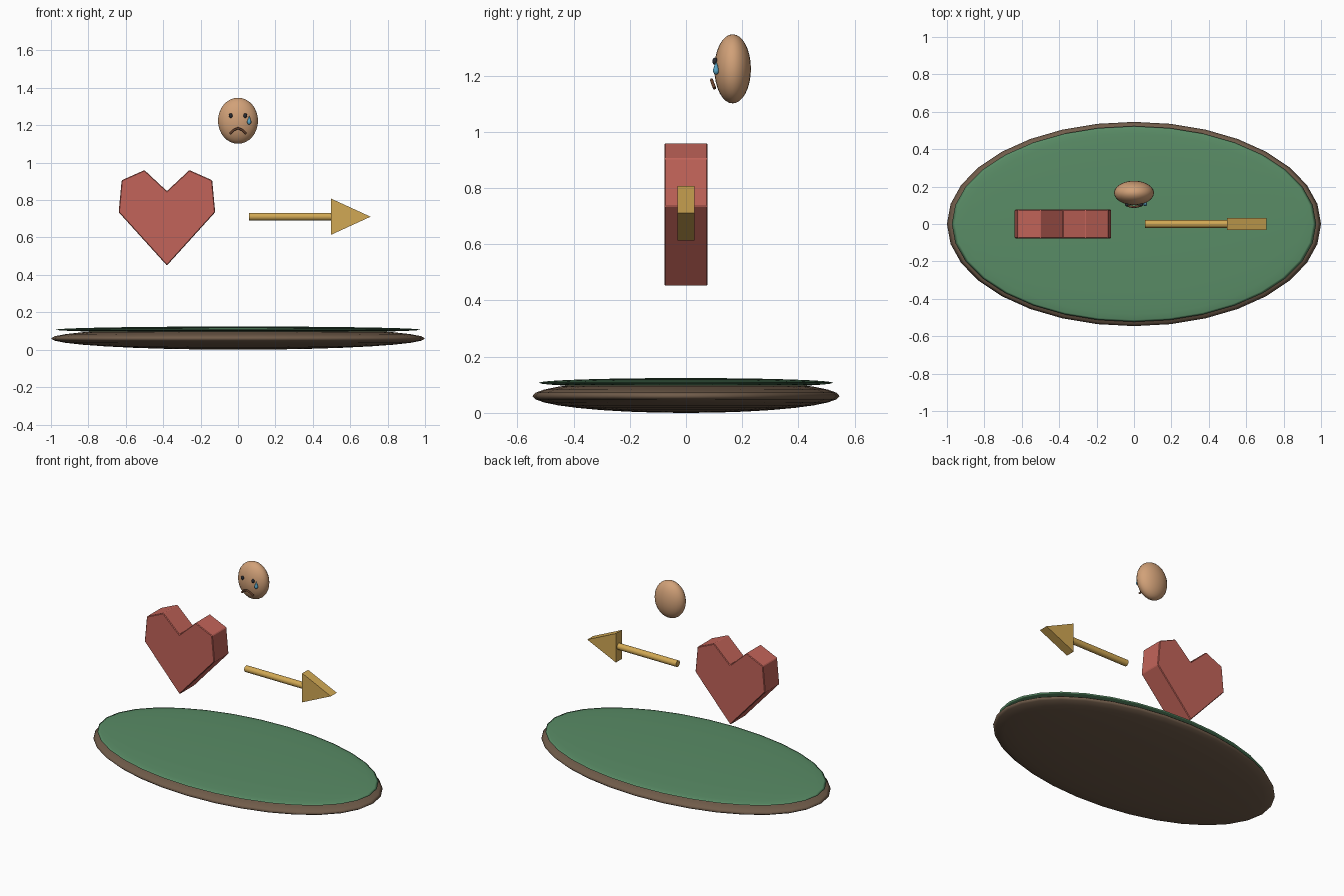
import bpy, bmesh, math

if "Cube" in bpy.data.objects:
    bpy.data.objects.remove(bpy.data.objects["Cube"])


def material(name, rgb):
    m = bpy.data.materials.new(name)
    lin = [c / 12.92 if c <= 0.04045 else ((c + 0.055) / 1.055) ** 2.4 for c in rgb]
    m.diffuse_color = (*lin, 1)
    m.use_nodes = True
    m.node_tree.nodes["Principled BSDF"].inputs["Base Color"].default_value = m.diffuse_color
    return m


brown = material("earth", (0.44, 0.36, 0.29))
green = material("grass", (0.35, 0.55, 0.40))
red = material("red", (0.76, 0.39, 0.35))
gold = material("gold", (0.82, 0.66, 0.33))
skin = material("skin", (0.82, 0.63, 0.47))
dark = material("dark", (0.16, 0.17, 0.20))
lip = material("lip", (0.42, 0.27, 0.19))
blue = material("blue", (0.35, 0.65, 0.78))


def add(name, bm, mat, smooth=True, loc=(0, 0, 0)):
    bmesh.ops.recalc_face_normals(bm, faces=bm.faces)
    for f in bm.faces:
        f.smooth = smooth
    me = bpy.data.meshes.new(name)
    bm.to_mesh(me)
    bm.free()
    me.materials.append(mat)
    ob = bpy.data.objects.new(name, me)
    ob.location = loc
    bpy.context.collection.objects.link(ob)
    return ob


def ellipsoid(name, loc, radii, mat, seg=32, rings=16):
    bm = bmesh.new()
    bmesh.ops.create_uvsphere(bm, u_segments=seg, v_segments=rings, radius=1)
    bmesh.ops.scale(bm, vec=radii, verts=bm.verts)
    return add(name, bm, mat, True, loc)


def prism(name, outline, half, mat, bevel=0):
    # x,z outline extruded along y
    bm = bmesh.new()
    face = bm.faces.new([bm.verts.new((x, -half, z)) for x, z in outline])
    ext = bmesh.ops.extrude_face_region(bm, geom=[face])
    moved = [v for v in ext["geom"] if isinstance(v, bmesh.types.BMVert)]
    bmesh.ops.translate(bm, vec=(0, 2 * half, 0), verts=moved)
    ob = add(name, bm, mat, False)
    if bevel:
        mod = ob.modifiers.new("bevel", "BEVEL")
        mod.width = bevel
        mod.segments = 1
    return ob


# base disc and grass top
ellipsoid("base_disc", (0, 0, 0.06), (1.0, 0.546, 0.06), brown)
ellipsoid("grass_top", (0, 0, 0.107), (0.974, 0.523, 0.017), green)

# heart, mirrored half outline
cx = -0.38
half = [(0.258, 0.735), (0.242, 0.906), (0.120, 0.960)]
heart = [(cx, 0.450)] + [(cx + x, z) for x, z in half] + [(cx, 0.848)]
heart += [(cx - x, z) for x, z in reversed(half)]
prism("heart", heart, 0.077, red, 0.004)

# arrow
bm = bmesh.new()
bmesh.ops.create_cone(bm, cap_ends=True, segments=16, radius1=0.021, radius2=0.021, depth=0.45)
shaft = add("arrow_shaft", bm, gold, True, (0.285, 0, 0.711))
shaft.rotation_euler = (0, math.pi / 2, 0)
bpy.context.view_layer.objects.active = shaft
shaft.select_set(True)
bpy.ops.object.shade_smooth_by_angle(angle=math.radians(40))
prism("arrow_head", [(0.497, 0.614), (0.709, 0.711), (0.497, 0.808)], 0.031, gold)

# head and eyes
ellipsoid("head", (0, 0.166, 1.224), (0.107, 0.065, 0.123), skin, 24, 16)
for side, x in (("left", -0.039), ("right", 0.039)):
    ellipsoid(side + "_eye", (x, 0.103, 1.251), (0.010, 0.009, 0.013), dark, 12, 8)

# downturned mouth
cu = bpy.data.curves.new("mouth", "CURVE")
cu.dimensions = "3D"
cu.bevel_depth = 0.006
cu.bevel_resolution = 2
cu.use_fill_caps = True
pts = [(-0.042, 0.102, 1.155), (-0.022, 0.094, 1.175), (0, 0.091, 1.184),
       (0.022, 0.094, 1.175), (0.042, 0.102, 1.155)]
sp = cu.splines.new("POLY")
sp.points.add(len(pts) - 1)
for p, co in zip(sp.points, pts):
    p.co = (*co, 1)
cu.materials.append(lip)
bpy.context.collection.objects.link(bpy.data.objects.new("mouth", cu))

# tear, a lathed drop profile
bm = bmesh.new()
profile = [(0, -0.022), (0.007, -0.019), (0.011, -0.011), (0.011, -0.005), (0.006, 0.010), (0, 0.026)]
vs = [bm.verts.new((r, 0, z)) for r, z in profile]
es = [bm.edges.new(p) for p in zip(vs, vs[1:])]
bmesh.ops.spin(bm, geom=vs + es, cent=(0, 0, 0), axis=(0, 0, 1), angle=math.tau, steps=12)
bmesh.ops.remove_doubles(bm, verts=bm.verts, dist=0.0002)
add("tear", bm, blue, True, (0.060, 0.107, 1.225))
